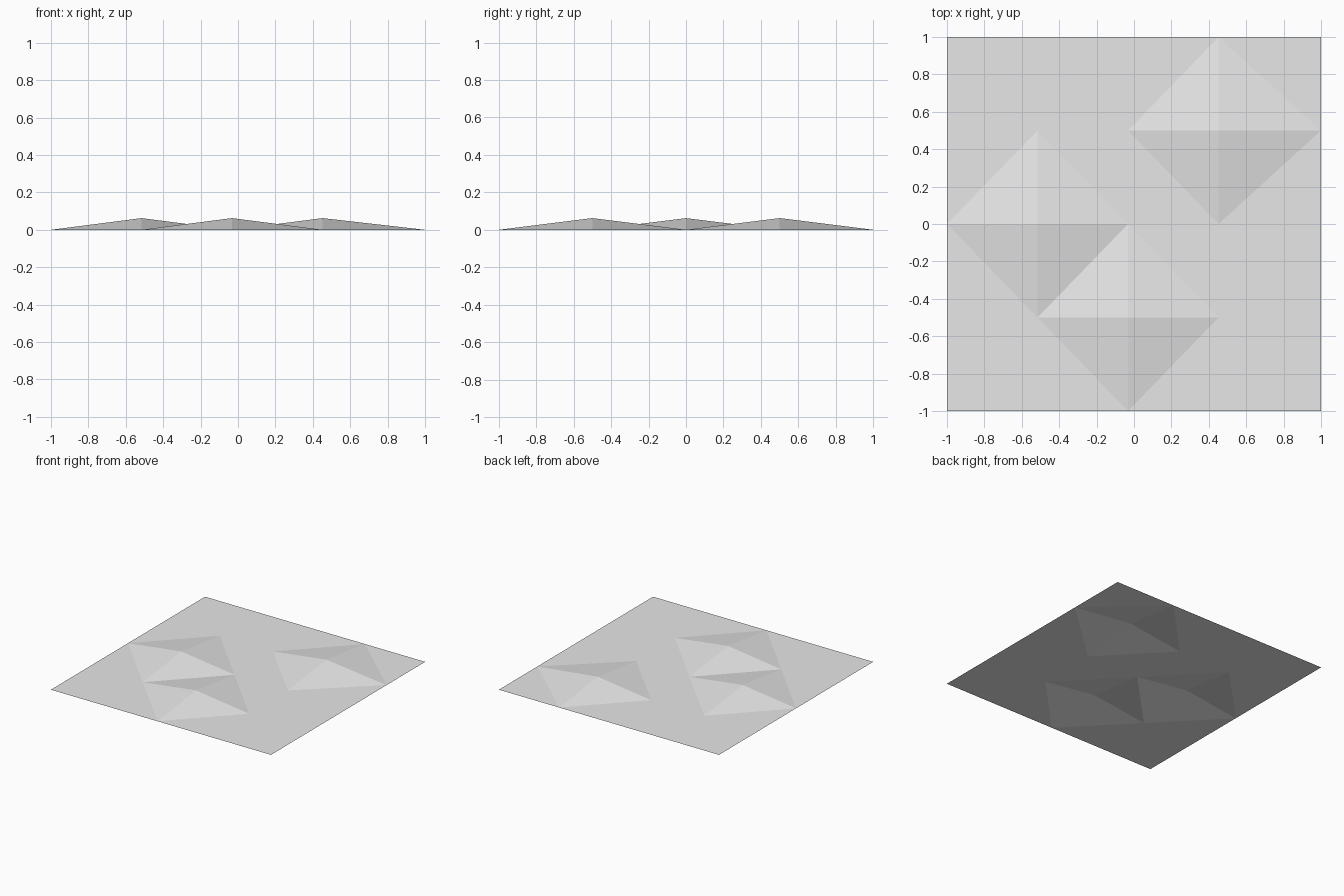
import bpy
import bmesh

cube = bpy.data.objects.get("Cube")
if cube:
    bpy.data.objects.remove(cube, do_unlink=True)

# Grid lines of the sheet and the grid points raised into peaks
COLUMNS = [-1, -0.516, -0.032, 0.452, 1]
ROWS = [-1, -0.5, 0, 0.5, 1]
PEAKS = {(1, 2), (2, 1), (3, 3)}
PEAK_HEIGHT = 0.0625

grey = bpy.data.materials.new("light grey")
grey.use_nodes = True
grey.diffuse_color = (0.8, 0.8, 0.8, 1)
grey.node_tree.nodes["Principled BSDF"].inputs["Base Color"].default_value = grey.diffuse_color

# Ground sheet: an open grid of points, with peaks lifted
bm = bmesh.new()
grid = [[bm.verts.new((x, y, PEAK_HEIGHT if (i, j) in PEAKS else 0))
         for j, y in enumerate(ROWS)] for i, x in enumerate(COLUMNS)]

# Split each cell along its lower diagonal, so every peak is a diamond pyramid
for i in range(len(COLUMNS) - 1):
    for j in range(len(ROWS) - 1):
        a, b, c, d = grid[i][j], grid[i + 1][j], grid[i + 1][j + 1], grid[i][j + 1]
        if a.co.z + c.co.z > b.co.z + d.co.z:
            a, b, c, d = b, c, d, a
        bm.faces.new((a, b, c))
        bm.faces.new((a, c, d))

mesh = bpy.data.meshes.new("ground_sheet")
bm.to_mesh(mesh)
bm.free()
mesh.materials.append(grey)
sheet = bpy.data.objects.new("ground_sheet", mesh)
bpy.context.collection.objects.link(sheet)
